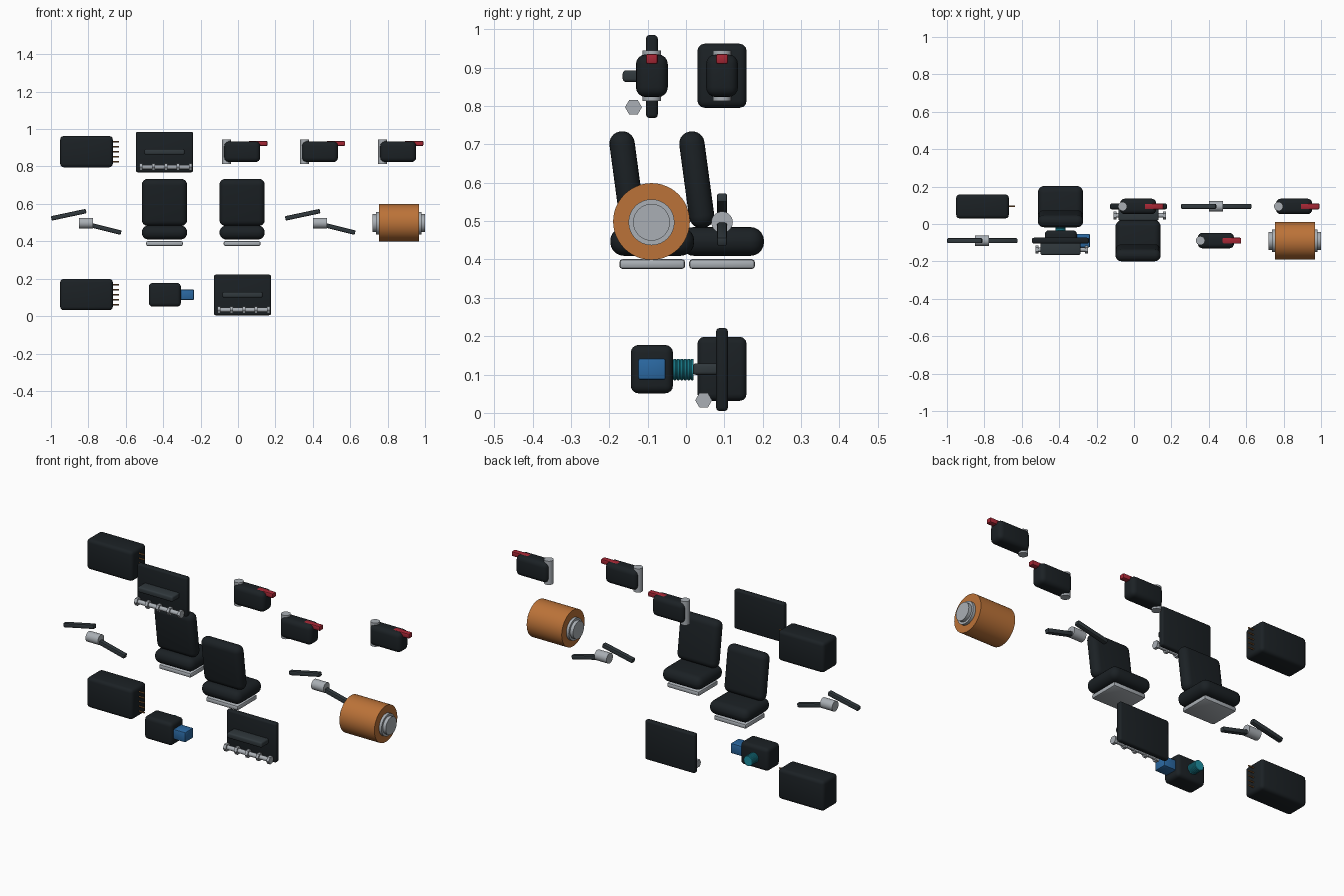
import bpy, bmesh, math
from mathutils import Matrix, Vector

if "Cube" in bpy.data.objects:
    bpy.data.objects.remove(bpy.data.objects["Cube"])


def material(name, rgb):
    m = bpy.data.materials.new(name)
    m.diffuse_color = (*rgb, 1)
    m.use_nodes = True
    m.node_tree.nodes["Principled BSDF"].inputs["Base Color"].default_value = m.diffuse_color
    return m


BLACK = material("black", (0.011, 0.015, 0.018))
DARK = material("dark_grey", (0.030, 0.040, 0.046))
STEEL = material("steel", (0.40, 0.43, 0.46))
COPPER = material("copper", (0.50, 0.17, 0.04))
PIN = material("pin_brown", (0.30, 0.13, 0.04))
RED = material("red", (0.38, 0.02, 0.035))
BLUE = material("blue", (0.024, 0.14, 0.36))
TEAL = material("teal", (0.013, 0.28, 0.36))


def finish(bm, name, mat, loc, rot=(0, 0, 0)):
    bmesh.ops.recalc_face_normals(bm, faces=bm.faces)
    me = bpy.data.meshes.new(name)
    bm.to_mesh(me)
    bm.free()
    ob = bpy.data.objects.new(name, me)
    bpy.context.collection.objects.link(ob)
    ob.location, ob.rotation_euler = loc, rot
    me.materials.append(mat)
    bpy.ops.object.select_all(action='DESELECT')
    ob.select_set(True)
    bpy.context.view_layer.objects.active = ob
    bpy.ops.object.shade_smooth_by_angle(angle=math.radians(35))
    return ob


def box(name, mat, loc, size, bevel=0.0, seg=3, rot=(0, 0, 0)):
    bm = bmesh.new()
    bmesh.ops.create_cube(bm, size=1)
    bmesh.ops.scale(bm, vec=size, verts=bm.verts)
    if bevel:
        bmesh.ops.bevel(bm, geom=bm.edges[:], offset=bevel, segments=seg,
                        profile=0.5, affect='EDGES', clamp_overlap=True)
    return finish(bm, name, mat, loc, rot)


def lathe(name, mat, loc, profile, axis, sides=32):
    """Solid of revolution from (distance along axis, radius) pairs."""
    turn = Vector((0, 0, 1)).rotation_difference(
        Vector({'x': (1, 0, 0), 'y': (0, 1, 0), 'z': (0, 0, 1)}[axis])).to_matrix()
    bm = bmesh.new()
    rings = []
    for d, r in profile:
        angles = [2 * math.pi * (i / sides + 0.25) for i in range(sides)]
        if sides == 6:  # hexagon corners point along y
            angles = [a for a in angles]
        rings.append([bm.verts.new(turn @ Vector((r * math.cos(a), r * math.sin(a), d)))
                      for a in angles])
    for a, b in zip(rings, rings[1:]):
        for i in range(sides):
            j = (i + 1) % sides
            bm.faces.new((a[i], a[j], b[j], b[i]))
    bm.faces.new(rings[0])
    bm.faces.new(rings[-1])
    return finish(bm, name, mat, loc)


def cylinder(name, mat, loc, r, length, axis, sides=32):
    return lathe(name, mat, loc, [(-length / 2, r), (length / 2, r)], axis, sides)


# Control boxes with a column of contact pins
def control_box(z):
    box("control_box", BLACK, (-0.81, 0.094, z), (0.281, 0.128, 0.167), 0.018)
    for i in range(5):
        cylinder("contact_pin", PIN, (-0.66, 0.094, z + (i - 2) * 0.027),
                 0.004, 0.045, 'x', 8)


# Wall panels with a shelf and a rod carrying hexagonal nuts
def panel(x, y, z):
    box("panel", BLACK, (x, y, z), (0.305, 0.031, 0.217), 0.01)
    box("panel_shelf", DARK, (x, y - 0.042, z + 0.001), (0.214, 0.068, 0.03), 0.008)
    rod_at = (x + 0.007, y - 0.048, z - 0.08)
    cylinder("panel_rod", STEEL, rod_at, 0.012, 0.275, 'x', 16)
    for i in range(5):
        cylinder("rod_nut", STEEL, (rod_at[0] + (i - 2) * 0.066, *rod_at[1:]),
                 0.022, 0.016, 'x', 6)


# Actuators: body, hinge cylinder at one end, red tab at the other
def actuator(x, y):
    z = 0.879
    box("actuator_body", BLACK, (x, y, z), (0.193, 0.083, 0.111), 0.025, 4)
    cylinder("actuator_hinge", STEEL, (x - 0.083, y, z), 0.024, 0.131, 'z', 24)
    box("actuator_tab", RED, (x + 0.085, y, z + 0.044), (0.1, 0.031, 0.026), 0.005, 2)


# Seats facing +y, with a leaning backrest on a flat base
def seat(x, y):
    box("seat_backrest", BLACK, (x, y + 0.028, 0.608), (0.242, 0.066, 0.254),
        0.032, 5, (math.radians(7.7), 0, 0))
    box("seat_cushion", BLACK, (x, y + 0.094, 0.447), (0.242, 0.219, 0.075), 0.036, 5)
    box("seat_base", STEEL, (x, y + 0.094, 0.388), (0.197, 0.172, 0.026), 0.009, 2)


# Two-armed levers on a short hub
def lever(x, y):
    cylinder("lever_hub", STEEL, (x, y, 0.497), 0.028, 0.075, 'x')
    for name, dx, z, tilt in (("lever_upper_arm", -0.092, 0.542, -12),
                              ("lever_lower_arm", 0.096, 0.469, 14)):
        box(name, DARK, (x + dx, y, z), (0.19, 0.027, 0.024), 0.006, 2,
            (0, math.radians(tilt), 0))


for z in (0.879, 0.115):
    control_box(z)
for p in ((-0.393, -0.089, 0.877), (0.024, 0.094, 0.113)):
    panel(*p)
for p in ((0.022, 0.094), (0.438, -0.089), (0.856, 0.094)):
    actuator(*p)
for p in ((-0.393, 0.0), (0.022, -0.182)):
    seat(*p)
for p in ((-0.813, -0.089), (0.438, 0.094)):
    lever(*p)

# Copper drum with stepped steel end caps
cylinder("drum", COPPER, (0.86, -0.09, 0.499), 0.1, 0.214, 'x', 48)
lathe("drum_core", STEEL, (0.86, -0.09, 0.497),
      [(-0.14, 0.048), (-0.122, 0.048), (-0.122, 0.06),
       (0.122, 0.06), (0.122, 0.048), (0.14, 0.048)], 'x')

# Pump block with blue plug and ribbed teal spout
box("pump_body", BLACK, (-0.391, -0.089, 0.114), (0.171, 0.11, 0.126), 0.02, 4)
box("pump_plug", BLUE, (-0.283, -0.089, 0.114), (0.096, 0.072, 0.056), 0.006, 2)
ribs = [(-0.05, 0.026)]
for i in range(6):
    d = -0.033 + i * 0.009
    ribs += [(d, 0.026), (d + 0.002, 0.028), (d + 0.006, 0.028), (d + 0.008, 0.026)]
lathe("pump_spout", TEAL, (-0.393, 0.0, 0.113), ribs, 'y')
